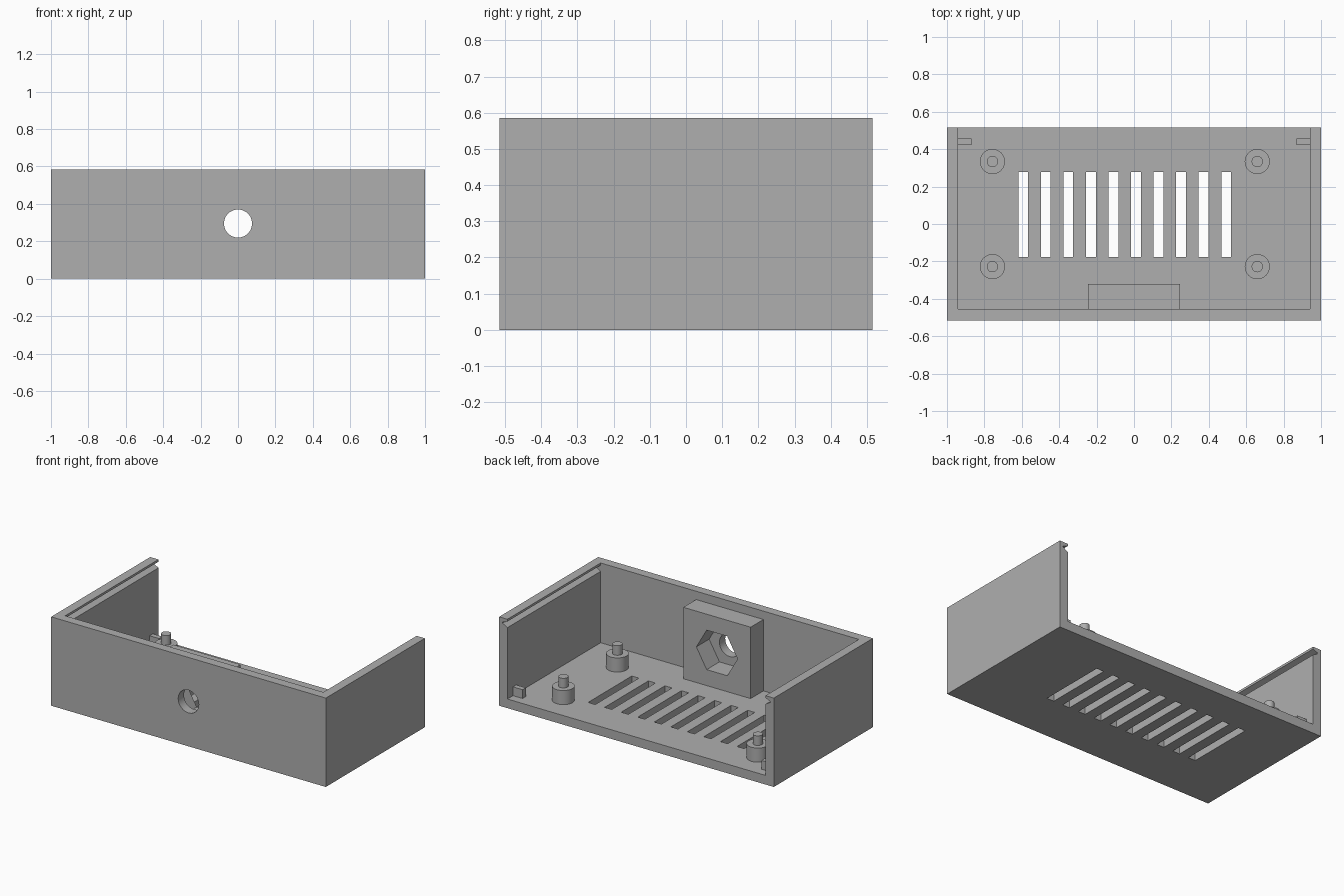
import bpy, bmesh, math
from mathutils import Matrix, Vector

cube = bpy.data.objects.get("Cube")
if cube:
    bpy.data.objects.remove(cube, do_unlink=True)

W, D, H = 1.0, 0.515, 0.585      # half width, half depth, height
T = 0.06                         # wall and floor thickness
HOLE_Z = 0.295

grey = bpy.data.materials.new("plain grey")
grey.use_nodes = True
grey.diffuse_color = (0.43, 0.43, 0.43, 1)
grey.node_tree.nodes["Principled BSDF"].inputs["Base Color"].default_value = (0.43, 0.43, 0.43, 1)


def make(name, bm):
    bmesh.ops.recalc_face_normals(bm, faces=bm.faces[:])
    mesh = bpy.data.meshes.new(name)
    bm.to_mesh(mesh)
    bm.free()
    mesh.materials.append(grey)
    ob = bpy.data.objects.new(name, mesh)
    bpy.context.collection.objects.link(ob)
    return ob


def box(name, lo, hi):
    lo, hi = Vector(lo), Vector(hi)
    bm = bmesh.new()
    bmesh.ops.create_cube(bm, size=1, matrix=Matrix.Translation((lo + hi) / 2) @ Matrix.Diagonal((*(hi - lo), 1)))
    return make(name, bm)


def prism(name, outline, y0, y1):
    """Extrude an (x, z) outline along y."""
    bm = bmesh.new()
    face = bm.faces.new([bm.verts.new((x, y0, z)) for x, z in outline])
    new = bmesh.ops.extrude_face_region(bm, geom=[face])["geom"]
    bmesh.ops.translate(bm, vec=(0, y1 - y0, 0), verts=[v for v in new if isinstance(v, bmesh.types.BMVert)])
    return make(name, bm)


def ring(radius, sides):
    return [(radius * math.cos(a), HOLE_Z + radius * math.sin(a))
            for a in (i * math.tau / sides for i in range(sides))]


def cut(target, cutters):
    for c in cutters:
        mod = target.modifiers.new("cut", "BOOLEAN")
        mod.operation = "DIFFERENCE"
        mod.solver = "EXACT"
        mod.object = c
    bpy.context.view_layer.update()
    graph = bpy.context.evaluated_depsgraph_get()
    mesh = bpy.data.meshes.new_from_object(target.evaluated_get(graph))
    target.modifiers.clear()
    target.data = mesh
    for c in cutters:
        bpy.data.objects.remove(c, do_unlink=True)


def smooth(ob):
    bpy.ops.object.select_all(action="DESELECT")
    ob.select_set(True)
    bpy.context.view_layer.objects.active = ob
    bpy.ops.object.shade_smooth_by_angle(angle=math.radians(30))


# Case: block hollowed by a cavity with lid grooves, open at top and back
half = [(W - T, T), (W - T, 0.53), (0.975, 0.55), (0.975, 0.556), (W - T, 0.57), (W - T, H + 0.1)]
cavity = prism("cavity_cutter", half + [(-x, z) for x, z in reversed(half)], T - D, D + 0.1)
case = box("case", (-W, -D, 0), (W, D, H))
slots = []
for i in range(10):
    x = -0.592 + i * 0.1205
    slots.append(box("slot_cutter", (x - 0.026, -0.177, -0.1), (x + 0.026, 0.278, 0.1)))
hole = prism("hole_cutter", ring(0.075, 48), -D - 0.1, -0.4)
cut(case, [cavity, hole] + slots)
smooth(case)

# Nut holder behind the front hole
holder = box("nut_holder", (-0.245, T - D, T), (0.245, -0.322, 0.53))
cut(holder, [prism("hex_cutter", ring(0.15, 6), -0.6, -0.2)])

# Board standoffs: stepped post with a locating pin
for side, x in (("right", -0.757), ("left", 0.659)):
    for row, y in (("front", -0.228), ("back", 0.334)):
        bm = bmesh.new()
        profile = [(0, T), (0.067, T), (0.067, 0.153), (0.03, 0.153), (0.03, 0.216), (0, 0.216)]
        verts = [bm.verts.new((r, 0, z)) for r, z in profile]
        edges = [bm.edges.new(pair) for pair in zip(verts, verts[1:])]
        bmesh.ops.spin(bm, geom=verts + edges, axis=(0, 0, 1), cent=(0, 0, 0), angle=math.tau, steps=40)
        bmesh.ops.remove_doubles(bm, verts=bm.verts[:], dist=0.0005)
        bmesh.ops.translate(bm, vec=(x, y, 0), verts=bm.verts[:])
        smooth(make(f"standoff_{row}_{side}", bm))

# Lid stop blocks beside the rear opening
box("stop_block_left", (0.87, 0.423, T), (W - T, 0.457, 0.118))
box("stop_block_right", (T - W, 0.423, T), (-0.87, 0.457, 0.118))
